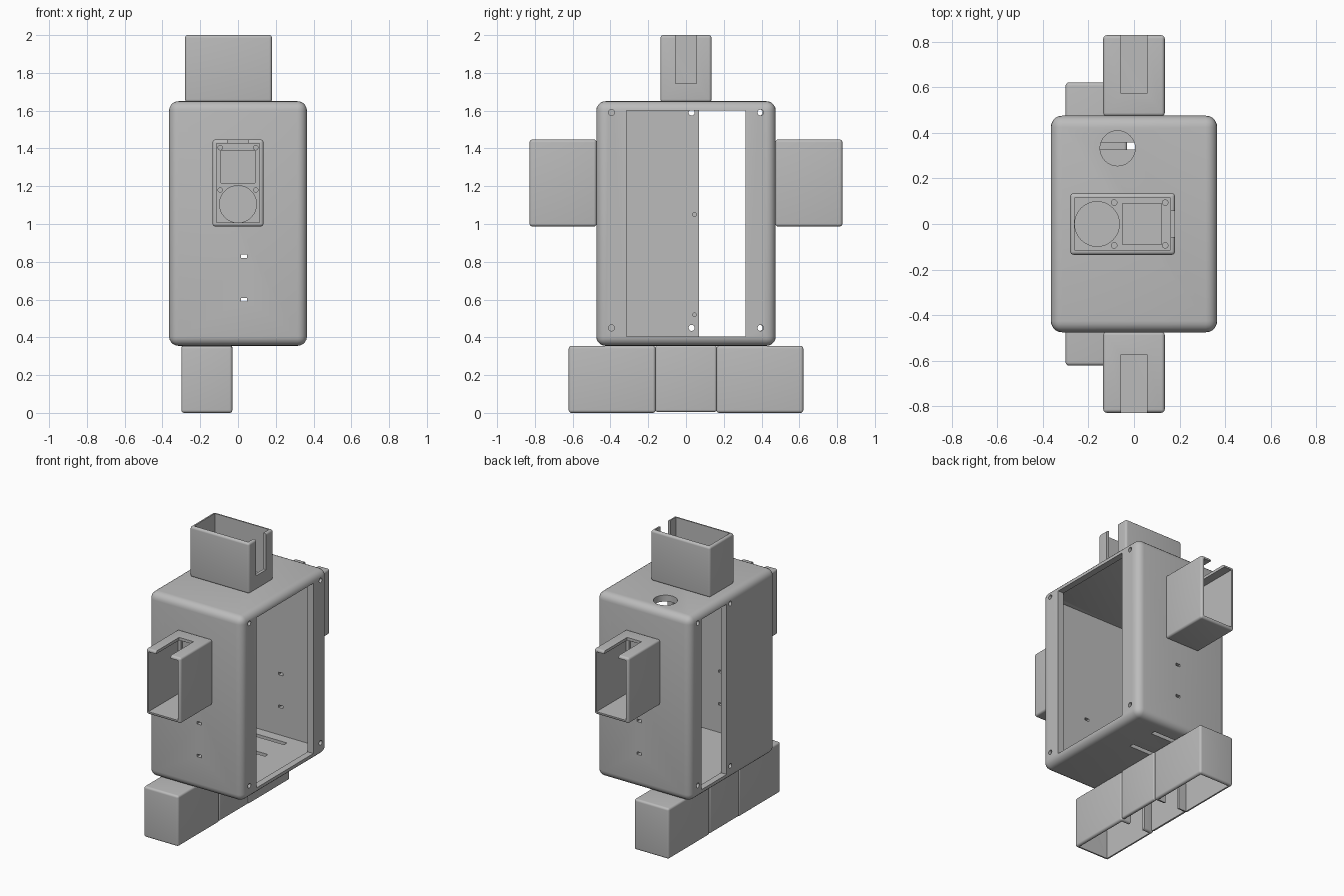
import bpy
import math
from mathutils import Matrix, Vector

scene = bpy.context.scene
if "Cube" in bpy.data.objects:
    bpy.data.objects.remove(bpy.data.objects["Cube"], do_unlink=True)

grey = bpy.data.materials.new("plain grey")
grey.use_nodes = True
GREY = (0.5, 0.5, 0.5, 1)
grey.diffuse_color = GREY
grey.node_tree.nodes["Principled BSDF"].inputs["Base Color"].default_value = GREY


def activate(obj):
    bpy.ops.object.select_all(action="DESELECT")
    obj.select_set(True)
    bpy.context.view_layer.objects.active = obj


def box(name, low, high, radius=0):
    """Box between two corners, with optional rounded edges."""
    low, high = Vector(low), Vector(high)
    bpy.ops.mesh.primitive_cube_add(size=1)
    obj = bpy.context.object
    obj.name = name
    size = high - low
    obj.data.transform(Matrix.Translation((low + high) / 2) @ Matrix.Diagonal((*size, 1)))
    obj.data.materials.append(grey)
    if radius:
        mod = obj.modifiers.new("round", "BEVEL")
        mod.width, mod.segments = radius, 5
        bpy.ops.object.modifier_apply(modifier=mod.name)
    return obj


def rod(center, radius, depth, axis="Z"):
    """Round cutter along one axis."""
    bpy.ops.mesh.primitive_cylinder_add(vertices=32, radius=radius, depth=depth)
    obj = bpy.context.object
    turn = Matrix.Rotation(math.pi / 2, 4, "Y") if axis == "X" else Matrix()
    obj.data.transform(Matrix.Translation(center) @ turn)
    obj.data.materials.append(grey)
    return obj


def cut(obj, cutters):
    """Subtract each cutter, then discard it."""
    for cutter in cutters:
        cutter.hide_render = True
        activate(obj)
        mod = obj.modifiers.new("cut", "BOOLEAN")
        mod.operation, mod.solver, mod.object = "DIFFERENCE", "EXACT", cutter
        bpy.ops.object.modifier_apply(modifier=mod.name)
        bpy.data.objects.remove(cutter, do_unlink=True)


def smooth(obj):
    activate(obj)
    bpy.ops.object.shade_smooth_by_angle(angle=math.radians(30))


# Hollow body shell
HX, HY, BOTTOM, TOP, WALL = 0.365, 0.475, 0.355, 1.65, 0.045
FLOOR, CEILING = BOTTOM + WALL, TOP - WALL
body = box("body_shell", (-HX, -HY, BOTTOM), (HX, HY, TOP), 0.05)
cuts = [box("c", (WALL - HX, WALL - HY, FLOOR), (HX - WALL, HY - WALL, CEILING))]

# Wide opening on one side, narrow opening on the other
cuts.append(box("c", (0.2, -0.315, FLOOR + 0.005), (0.5, 0.315, CEILING - 0.005)))
cuts.append(box("c", (-0.5, 0.07, FLOOR + 0.005), (-0.2, 0.35, CEILING - 0.005)))

# Screw holes round both openings
for x, ys in ((HX, (-0.395, 0.395)), (-HX, (0.03, 0.39))):
    for y in ys:
        for z in (0.45, 1.59):
            cuts.append(rod((x, y, z), 0.016, 0.2, "X"))
for z in (0.52, 1.05):
    cuts.append(rod((WALL - HX, 0.045, z), 0.01, 0.04, "X"))

# Cable slots in the front and back walls and in the floor
for z in (0.6, 0.83):
    cuts.append(box("c", (0.015, -0.6, z - 0.009), (0.048, 0.6, z + 0.009)))
for y in (0.13, 0.342):
    cuts.append(box("c", (-0.2, y - 0.016, 0.3), (0.13, y + 0.016, 0.45)))

# Round hole in the top
cuts.append(rod((-0.072, 0.332, TOP), 0.077, 0.2))
cut(body, cuts)
smooth(body)


def socket(name, base, notch, mouth):
    """Open box: mouth is the way it opens, notch the short wall with the slot."""
    length, width, depth, wall = 0.23, 0.135, 0.355, 0.02
    obj = box(name, (-length, -width, 0), (length, width, depth), 0.015)
    floor = 0.03
    cutters = [
        box("c", (wall - length, wall - width, floor), (length - wall, width - wall, 0.5)),
        box("c", (0.15, -0.056, 0.1), (0.3, 0.056, 0.5)),
        box("c", (0.0, -0.09, floor - 0.015), (0.17, 0.09, 0.1)),
        rod((-0.112, 0, floor + 0.03), 0.098, 0.09),
    ]
    for x in (-0.037, 0.187):
        for y in (-0.094, 0.094):
            cutters.append(rod((x, y, floor + 0.03), 0.012, 0.09))
    cut(obj, cutters)
    x_axis, z_axis = Vector(notch), Vector(mouth)
    turn = Matrix((x_axis, z_axis.cross(x_axis), z_axis)).transposed().to_4x4()
    obj.data.transform(Matrix.Translation(base) @ turn)
    smooth(obj)


# Head, arms and feet share one socket shape
socket("head_socket", (-0.05, 0, 1.645), (1, 0, 0), (0, 0, 1))
for side, label in ((-1, "front"), (1, "back")):
    socket(label + "_arm_socket", (0, side * 0.473, 1.217), (0, 0, 1), (0, side, 0))
    socket(label + "_foot_socket", (-0.165, side * 0.391, 0.355), (0, -side, 0), (0, 0, -1))

# Channel joining the feet
channel = box("foot_channel", (-0.3, -0.162, 0.005), (-0.03, 0.162, 0.357), 0.012)
cut(channel, [box("c", (-0.28, -0.3, -0.1), (-0.05, 0.3, 0.325))])
smooth(channel)
